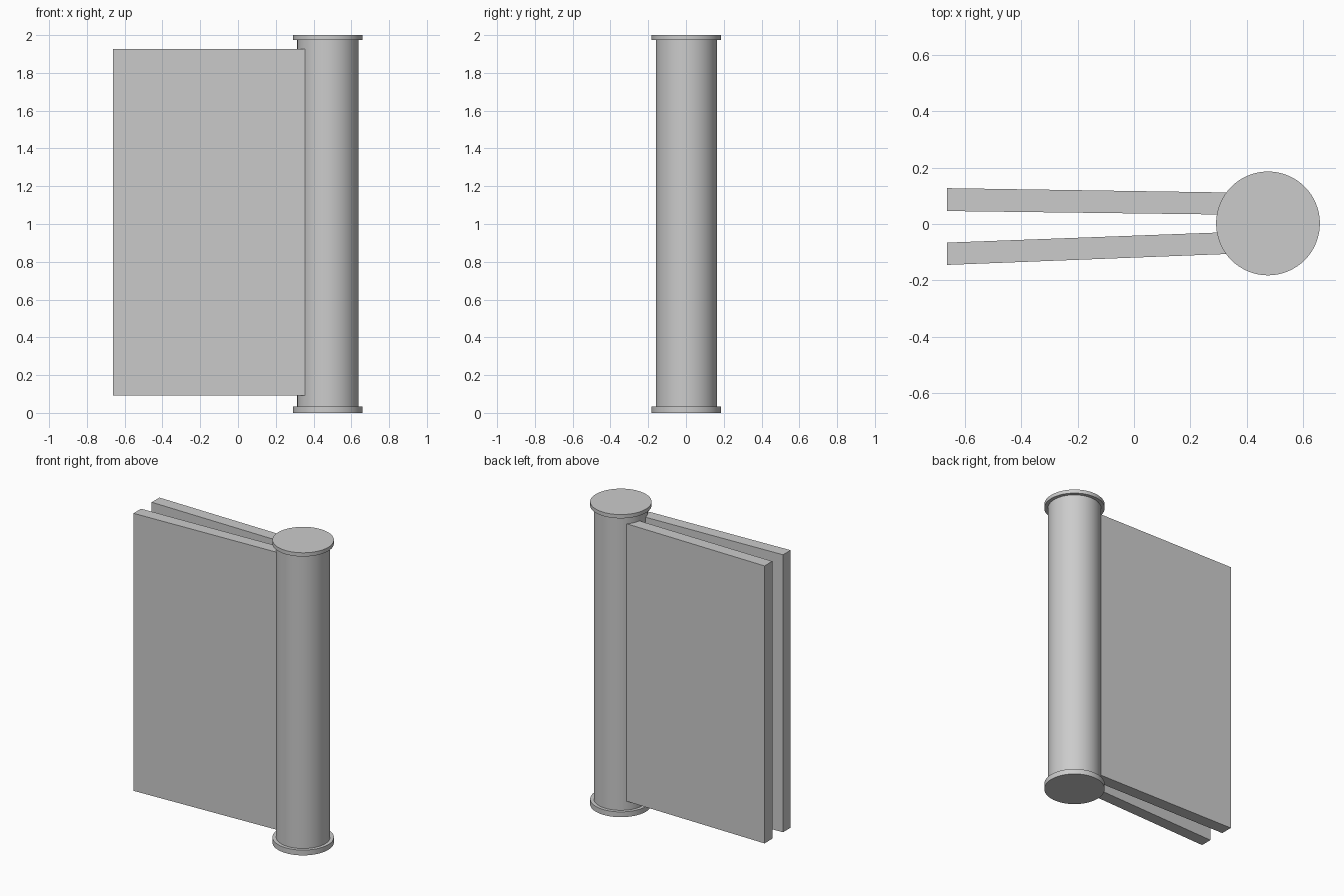
import bpy
import bmesh
import math

cube = bpy.data.objects.get("Cube")
if cube:
    bpy.data.objects.remove(cube, do_unlink=True)

grey = bpy.data.materials.new("plain grey")
grey.use_nodes = True
GREY = (0.6, 0.6, 0.6, 1)
grey.diffuse_color = GREY
grey.node_tree.nodes["Principled BSDF"].inputs["Base Color"].default_value = GREY

POST_X, POST_Y = 0.475, 0.002


def cylinder(name, radius, z0, z1):
    bpy.ops.mesh.primitive_cylinder_add(
        vertices=64, radius=radius, depth=z1 - z0,
        location=(POST_X, POST_Y, (z0 + z1) / 2))
    obj = bpy.context.object
    obj.name = name
    obj.data.materials.append(grey)
    bpy.ops.object.shade_smooth_by_angle(angle=math.radians(30))


def panel(name, outline, z0, z1):
    """Extrude a plan outline upward into a flat slab."""
    bm = bmesh.new()
    base = bm.faces.new([bm.verts.new((x, y, z0)) for x, y in outline])
    top = bmesh.ops.extrude_face_region(bm, geom=[base])["geom"]
    verts = [v for v in top if isinstance(v, bmesh.types.BMVert)]
    bmesh.ops.translate(bm, verts=verts, vec=(0, 0, z1 - z0))
    bmesh.ops.recalc_face_normals(bm, faces=bm.faces)
    mesh = bpy.data.meshes.new(name)
    bm.to_mesh(mesh)
    bm.free()
    mesh.materials.append(grey)
    bpy.context.collection.objects.link(bpy.data.objects.new(name, mesh))


# Round post with a wider disc at each end
cylinder("post", 0.162, 0.03, 1.98)
cylinder("bottom_cap", 0.184, 0, 0.035)
cylinder("top_cap", 0.184, 1.975, 2)

# Two slabs that spread slightly as they leave the post
panel("back_panel",
      [(-0.663, 0.046), (0.44, 0.032), (0.44, 0.110), (-0.663, 0.127)], 0.093, 1.927)
panel("front_panel",
      [(-0.663, -0.145), (0.44, -0.102), (0.44, -0.025), (-0.663, -0.066)], 0.093, 1.927)
